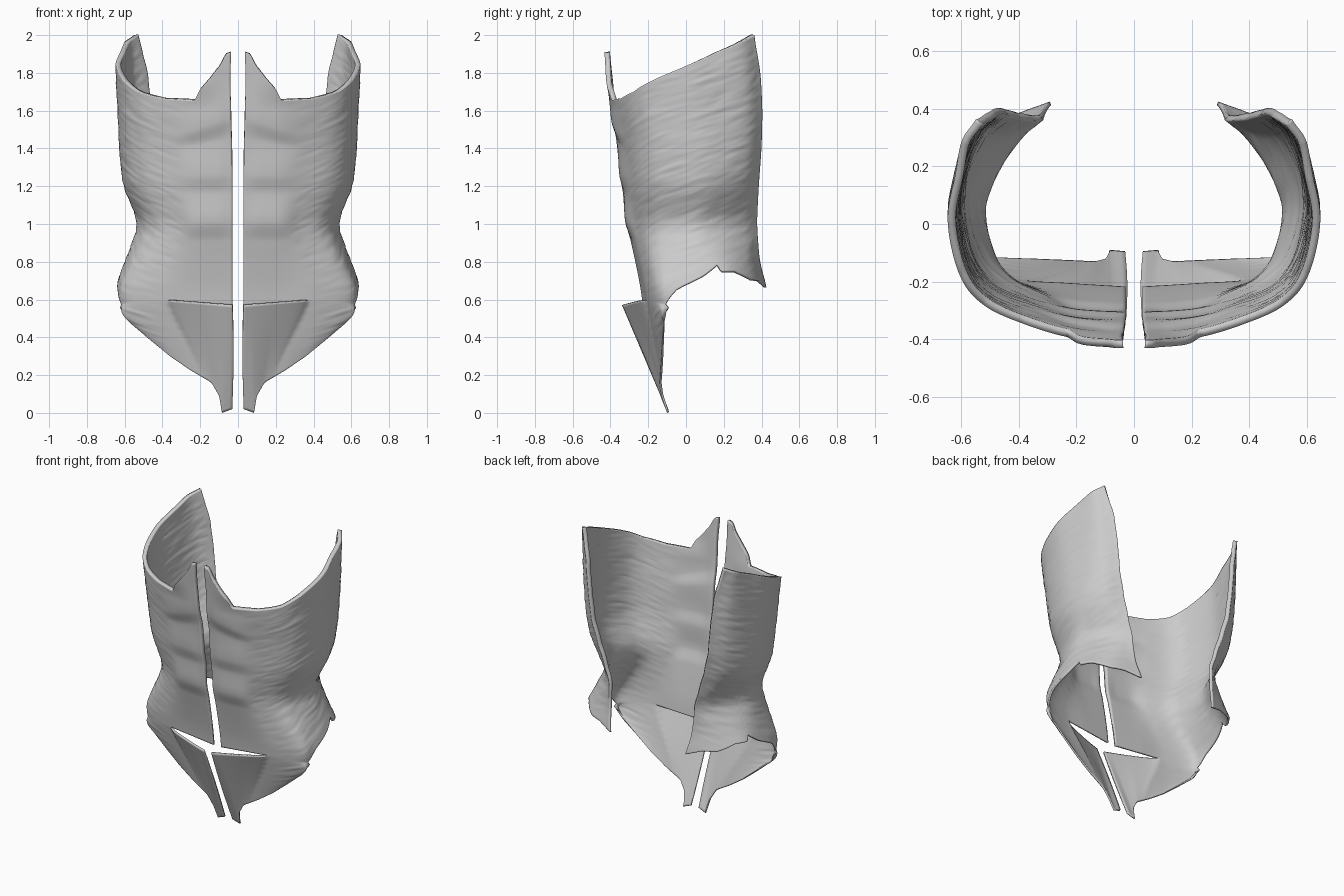
import bpy, bmesh, math
from mathutils import Vector, noise

if "Cube" in bpy.data.objects:
    bpy.data.objects.remove(bpy.data.objects["Cube"])


def lerp_table(t, table):
    """Piecewise-linear lookup in a list of tuples keyed by the first item."""
    if t <= table[0][0]:
        return table[0][1:]
    for a, b in zip(table, table[1:]):
        if t <= b[0]:
            k = (t - a[0]) / (b[0] - a[0])
            return tuple(p + (q - p) * k for p, q in zip(a[1:], b[1:]))
    return table[-1][1:]


def smooth(a, b, t):
    t = max(0.0, min(1.0, (t - a) / (b - a)))
    return t * t * (3 - 2 * t)


def soft_table(z, table, r=0.05):
    """Lookup averaged over a small span, so levels blend without creases."""
    rows = [lerp_table(z + r * k, table) for k in (-1, -0.5, 0, 0.5, 1)]
    return [sum(c) / 5 for c in zip(*rows)]


# Per height: half width, front y, back edge x, back edge y
LEVELS = [(0.50, 0.63, -0.22, 0.27, 0.44), (0.66, 0.652, -0.24, 0.29, 0.43),
          (0.80, 0.60, -0.268, 0.32, 0.39), (1.00, 0.525, -0.313, 0.33, 0.375),
          (1.20, 0.61, -0.338, 0.40, 0.385), (1.40, 0.63, -0.36, 0.45, 0.40),
          (1.60, 0.637, -0.395, 0.475, 0.405), (1.80, 0.648, -0.42, 0.495, 0.395),
          (2.00, 0.645, -0.44, 0.555, 0.36)]
# Upper and lower edge heights along the wrap, 0 = front middle, 8 = back edge
TOP = [(0, 1.91), (0.15, 1.90), (0.3, 1.84), (0.6, 1.77), (0.9, 1.71), (1.05, 1.655),
       (2, 1.665), (3, 1.70), (4, 1.76), (5, 1.84), (6, 1.91), (7, 1.965), (8, 2.0)]
BOTTOM = [(0, 0.57), (1.8, 0.595), (3.4, 0.575), (4, 0.65), (5, 0.73), (5.6, 0.785),
          (5.7, 0.75), (6.3, 0.75), (7, 0.705), (7.5, 0.70), (8, 0.665)]
# Lowest edge of the groin panel: key, x, y, z
GROIN = [(0, 0.03, -0.105, 0.02), (0.2, 0.085, -0.10, 0.0), (0.5, 0.10, -0.13, 0.09),
         (0.9, 0.14, -0.14, 0.16), (1.5, 0.25, -0.135, 0.225), (2, 0.36, -0.13, 0.30),
         (2.5, 0.47, -0.125, 0.39), (3, 0.57, -0.115, 0.475), (3.4, 0.625, -0.10, 0.555)]


def section(u, z):
    """Point on the torso wrap at height z."""
    w, yf, xb, yb = soft_table(z, LEVELS)
    k = smooth(0.6, 1.0, z)
    mix = lambda a, b: a + (b - a) * k
    waist = smooth(0.7, 1.0, z) * (1 - smooth(1.0, 1.3, z))
    inner = 0.03 + 0.012 * smooth(1.2, 1.9, z) * (1 - smooth(1.75, 1.9, z) * 0.4)
    xs = [inner, 0.22, w * mix(0.64, 0.61), w * mix(0.92, 0.82), w * mix(0.99, 0.94),
          w, (0.965 - 0.055 * waist) * w,
          (0.55 * w + 0.45 * xb) * (1 - 0.08 * waist), xb]
    fs = [0, 0.02 - 0.025 * smooth(1.6, 1.75, z), mix(0.045, 0.073), mix(0.13, 0.16),
          mix(0.28, 0.295), 0.53, 0.73, 0.90, 1]
    pts = [Vector((x, yf + f * (yb - yf))) for x, f in zip(xs, fs)]
    pts = [2 * pts[0] - pts[1]] + pts + [2 * pts[-1] - pts[-2]]
    i = min(int(u), 7)
    t = u - i
    a, b, c, d = pts[i:i + 4]
    p = 0.5 * (2 * b + (c - a) * t + (2 * a - 5 * b + 4 * c - d) * t * t
               + (3 * b - a - 3 * c + d) * t ** 3)
    return Vector((p.x, p.y, z))


def fibre(u, z):
    """Fine, mostly level muscle streaks."""
    return (noise.noise(Vector((u * 0.9, z * 30 - u * 1.5, 3)))
            + 0.6 * noise.noise(Vector((u * 1.5, z * 55 - u * 3, 9)))) * 0.003


def torso_point(u, v):
    lo, hi = lerp_table(u, BOTTOM)[0], lerp_table(u, TOP)[0]
    z = lo + (hi - lo) * v
    p = section(u, z)
    # Stacked belly muscle pads with undercut lower borders
    zz = z + 0.3 * (p.x - 0.1) * smooth(1.3, 1.5, z)
    pad = 0.0
    for base, height, size in ((0.97, 0.22, 0.8), (1.22, 0.28, 0.8), (1.5, 0.26, 0.9)):
        pad += size * smooth(base - 0.06, base + 0.04, zz) * (1 - smooth(base + 0.04, base + height, zz))
    p.y -= 0.016 * pad * (1 - smooth(0.9, 2.0, u)) * (0.5 + 0.5 * smooth(0.0, 0.4, u))
    # Fibres along the flanks, fading at the rims
    calm = smooth(0, 0.06, v) * (1 - smooth(0.95, 1, v)) * (1 - smooth(7.5, 8, u))
    away = Vector((p.x, p.y * 0.8, 0)).normalized()
    p += away * fibre(u, z) * smooth(1.2, 2.4, u) * calm
    # Slightly ragged back border
    p.x += 0.01 * noise.noise(Vector((1, 2, z * 9))) * smooth(7, 8, u)
    return p


def groin_point(u, v):
    top = torso_point(u, 0)
    p = Vector(lerp_table(u, GROIN)).lerp(top, v)
    # Proud central flap that narrows downwards and ends in a crease
    edge = 1.15 + 0.65 * v
    p.y -= 0.11 * v * max(0.0, 1 - u / edge) ** 0.6
    p.x += 0.03 * math.sin(math.pi * v) * smooth(1.2, 2.2, u) * (1 - smooth(3, 3.4, u))
    p.x -= 0.006 * math.sin(math.pi * v) * (1 - smooth(0, 0.2, u))
    p.y -= fibre(u, p.z) * smooth(1.6, 2.6, u) * v * (1 - v) * 4
    return p


muscle = bpy.data.materials.new("plain grey")
muscle.diffuse_color = (0.6, 0.6, 0.6, 1)
muscle.use_nodes = True
muscle.node_tree.nodes["Principled BSDF"].inputs["Base Color"].default_value = muscle.diffuse_color


def add_grid(bm, func, cols, rows, per_unit=15):
    """Add a grid of quads; column i sits at wrap position i / per_unit."""
    grid = [[bm.verts.new(func(i / per_unit, j / rows)) for i in range(cols + 1)]
            for j in range(rows + 1)]
    for a, b in zip(grid, grid[1:]):
        for i in range(cols):
            bm.faces.new((a[i], a[i + 1], b[i + 1], b[i]))


# Torso wall and lower belly flap, joined at the flanks and open at the front slit
bm = bmesh.new()
add_grid(bm, torso_point, 120, 140)
add_grid(bm, groin_point, 51, 40)
bmesh.ops.remove_doubles(bm, verts=bm.verts, dist=0.0005)
mesh = bpy.data.meshes.new("torso_muscle_wall")
bm.to_mesh(mesh)
bm.free()
mesh.materials.append(muscle)
torso = bpy.data.objects.new("torso_muscle_wall", mesh)
bpy.context.collection.objects.link(torso)

# Thicken inwards, more towards the upper rim, and mirror across the middle
group = torso.vertex_groups.new(name="wall_depth")
for vert in mesh.vertices:
    group.add([vert.index], 0.4 + 0.6 * smooth(0.5, 1.3, vert.co.z), 'REPLACE')
thick = torso.modifiers.new("thickness", 'SOLIDIFY')
thick.thickness = 0.028
thick.offset = -1
thick.vertex_group = group.name
mirror = torso.modifiers.new("mirror", 'MIRROR')
mirror.use_mirror_merge = False
torso.select_set(True)
bpy.context.view_layer.objects.active = torso
bpy.ops.object.shade_smooth_by_angle(angle=math.radians(40))
